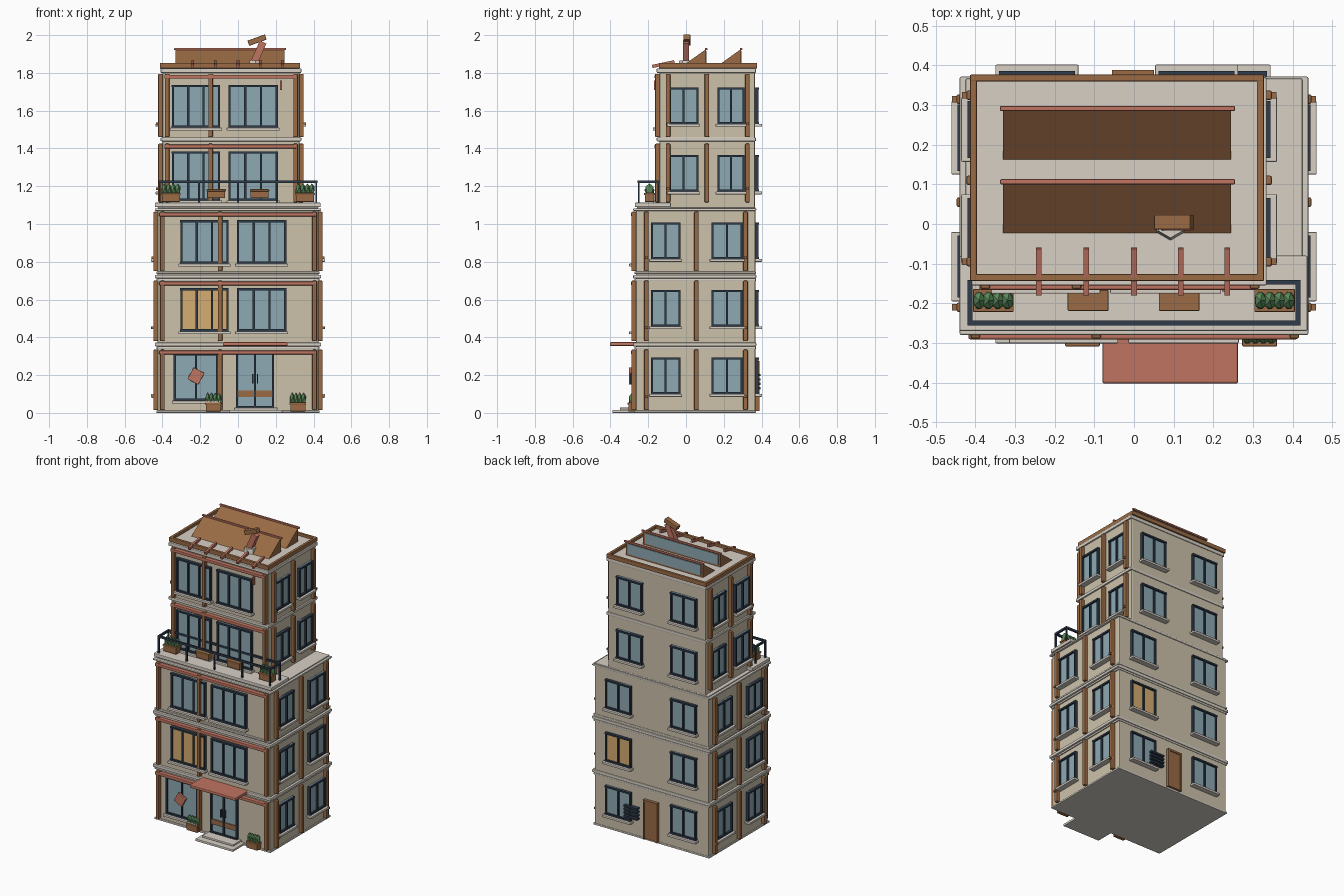
import bpy, bmesh, math
from mathutils import Matrix, Vector

if "Cube" in bpy.data.objects:
    bpy.data.objects.remove(bpy.data.objects["Cube"])


def material(name, rgb):
    m = bpy.data.materials.new(name)
    m.diffuse_color = tuple((c / 255) ** 2.2 for c in rgb) + (1,)
    m.use_nodes = True
    m.node_tree.nodes["Principled BSDF"].inputs["Base Color"].default_value = m.diffuse_color
    return m


WALL = material("wall", (203, 193, 170))
STONE = material("stone", (214, 207, 196))
WOOD = material("wood", (152, 106, 70))
CLAY = material("clay", (190, 115, 96))
DARK = material("dark_metal", (50, 62, 76))
GLASS = material("glass", (140, 168, 178))
AMBER = material("lit_glass", (212, 172, 112))
GREEN = material("leaves", (92, 138, 92))


def finish(name, bm, mat, bevel=0):
    bmesh.ops.recalc_face_normals(bm, faces=bm.faces)
    me = bpy.data.meshes.new(name)
    bm.to_mesh(me)
    bm.free()
    ob = bpy.data.objects.new(name, me)
    bpy.context.collection.objects.link(ob)
    me.materials.append(mat)
    if bevel:
        b = ob.modifiers.new("bevel", "BEVEL")
        b.width, b.segments = bevel, 2
    return ob


def boxes(name, items, mat, bevel=0, rot=None):
    """Each item is x0, x1, y0, y1, z0, z1; rot is an optional turn about each centre."""
    bm = bmesh.new()
    for x0, x1, y0, y1, z0, z1 in items:
        m = Matrix.Translation(((x0 + x1) / 2, (y0 + y1) / 2, (z0 + z1) / 2))
        if rot:
            m = m @ rot
        m = m @ Matrix.Diagonal((abs(x1 - x0), abs(y1 - y0), abs(z1 - z0), 1))
        bmesh.ops.create_cube(bm, size=1, matrix=m)
    return finish(name, bm, mat, bevel)


def on(side, u0, u1, d0, d1, z0, z1):
    """Box given along a wall (u) and outward from the centre (d)."""
    if side == "front":
        return (u0, u1, -d1, -d0, z0, z1)
    if side == "back":
        return (u0, u1, d0, d1, z0, z1)
    if side == "right":
        return (d0, d1, u0, u1, z0, z1)
    return (-d1, -d0, u0, u1, z0, z1)


def window(name, side, u0, u1, d, z0, z1, panes=2, glass=GLASS, sill=True):
    t = 0.011
    boxes(name + "_glass", [on(side, u0, u1, d - 0.01, d + 0.008, z0, z1)], glass)
    bars = [on(side, u0 - 0.006, u1 + 0.006, d, d + 0.02, z, z + t) for z in (z0, z1 - t)]
    for i in range(panes + 1):
        u = u0 + (u1 - u0) * i / panes
        bars.append(on(side, u - t / 2, u + t / 2, d, d + 0.018, z0, z1))
    boxes(name + "_frame", bars, DARK)
    if sill:
        boxes(name + "_sill", [on(side, u0 - 0.015, u1 + 0.015, d - 0.01, d + 0.036, z0 - 0.015, z0)], STONE, 0.003)


def prism(name, profile, x0, x1, mat):
    """Extrude a y-z profile along x."""
    bm = bmesh.new()
    f = bm.faces.new([bm.verts.new((x0, y, z)) for y, z in profile])
    r = bmesh.ops.extrude_face_region(bm, geom=[f])
    bmesh.ops.translate(bm, verts=[v for v in r["geom"] if isinstance(v, bmesh.types.BMVert)], vec=(x1 - x0, 0, 0))
    return finish(name, bm, mat)


# Main volumes
boxes("lower_body", [(-.425, .425, -.265, .367, 0.005, 1.085)], WALL, 0.006)
boxes("upper_body", [(-.40, .325, -.14, .365, 1.08, 1.81)], WALL, 0.006)

# Stone bands between the floors
low, up = (-.44, .44, -.28, .372), (-.41, .335, -.155, .37)
boxes("lower_bands", [low + z for z in ((.352, .372), (.712, .73), (1.07, 1.082))], STONE, 0.004)
boxes("lower_thin_bands", [(-.432, .432, -.273, .37, z, z + .012) for z in (.0, .338, .736, .698)], STONE, 0.003)
boxes("upper_bands", [up + (1.438, 1.458), up + (1.80, 1.824)], STONE, 0.004)
boxes("balcony_slab", [(-.44, .438, -.27, -.08, 1.09, 1.113), (-.425, .425, -.26, .367, 1.08, 1.09)], STONE, 0.004)

# Roof rim
boxes("roof_deck", [(-.405, .318, -.135, .367, 1.815, 1.834)], STONE)
boxes("roof_rim", [(-.414, .328, -.144, -.126, 1.824, 1.852), (-.414, .328, .36, .377, 1.824, 1.852),
                   (-.414, -.396, -.13, .365, 1.824, 1.852), (.31, .328, -.13, .365, 1.824, 1.852)], WOOD, 0.003)
boxes("roof_brackets", [(x - .007, x + .007, -.18, -.06, 1.838, 1.855) for x in (-.24, -.12, 0, .118, .235)],
      CLAY, rot=Matrix.Rotation(math.radians(12), 4, 'X'))

# Sawtooth skylights
for i, y in enumerate((-.025, .16)):
    prism(f"skylight_{i}", [(y, 1.832), (y + .13, 1.832), (y + .13, 1.925)], -.33, .245, WOOD)
    boxes(f"skylight_glass_{i}", [(-.315, .23, y + .125, y + .134, 1.845, 1.915)], GLASS)
    boxes(f"skylight_ridge_{i}", [(-.338, .255, y + .125, y + .138, 1.92, 1.932)], CLAY, 0.003)

# Tilted roof telescope
bm = bmesh.new()
bmesh.ops.create_cone(bm, cap_ends=True, segments=6, radius1=.042, radius2=.035, depth=.035,
                      matrix=Matrix.Translation((.092, 0, 1.848)))
finish("telescope_base", bm, STONE)
boxes("telescope_post", [(.09, .128, -.016, .016, 1.85, 1.968)], CLAY, rot=Matrix.Rotation(math.radians(24), 4, 'Y'))
boxes("telescope_head", [(.052, .15, -.014, .023, 1.959, 1.988)], WOOD, 0.003, Matrix.Rotation(math.radians(-20), 4, 'Y'))

# Timber posts and clay beams, floor by floor
posts, beams, pegs = [], [], []
for i, z in enumerate((.015, .38, .75, 1.115, 1.46)):
    low_floor = i < 3
    top = (.335, .70, 1.065, 1.425, 1.795)[i]
    fd, rd, ld = (.265, .425, .425) if low_floor else (.14, .325, .40)
    for x in (-.40, -.095, .405) if low_floor else (-.375, -.145, .305):
        posts.append(on("front", x - .012, x + .012, fd - .01, fd + .024, z, top))
    for y in (-.21, .055, .315) if low_floor else (-.095, .11, .325):
        for side, d in (("right", rd), ("left", ld)):
            posts.append(on(side, y - .012, y + .012, d - .01, d + .023, z, top))
            if y != .055 and y != .11:
                pegs.append(on(side, y - .008, y + .008, d, d + .034, z + .065, z + .077))
    x0, x1 = (-.418, .413) if low_floor else (-.39, .31)
    beams.append(on("front", x0, x1, fd - .01, fd + .026, top - .025, top - .005))
boxes("timber_posts", posts, WOOD, 0.005)
boxes("clay_beams", beams, CLAY, 0.004)
boxes("post_pegs", pegs, WOOD)
boxes("hanging_hook", [(.222, .232, -.17, -.15, 1.71, 1.76)], CLAY)

# Front windows
window("shop_window", "front", -.335, -.11, .265, .065, .315)
for n, z0, z1, d, a, b in (("second", .432, .66, .265, -.30, 0), ("third", .79, 1.02, .265, -.30, 0),
                           ("fourth", 1.125, 1.385, .14, -.345, -.045), ("fifth", 1.51, 1.735, .14, -.345, -.045)):
    window(n + "_front_left_window", "front", a, a + .245, d, z0, z1, 3, AMBER if n == "second" else GLASS)
    window(n + "_front_right_window", "front", b, b + .25, d, z0, z1, 3)

# Side and back windows
for i, z0 in enumerate((.10, .458, .815, 1.172, 1.53)):
    lowf = i < 3
    for j, (a, b) in enumerate(((-.18, -.035), (.14, .295)) if lowf else ((-.085, .06), (.172, .305))):
        window(f"right_window_{i}_{j}", "right", a, b, .425 if lowf else .325, z0, z0 + .193)
        window(f"left_window_{i}_{j}", "left", a, b, .425 if lowf else .40, z0, z0 + .193)
    for j, a in enumerate((-.335, .15 if lowf else .068)):
        window(f"back_window_{i}_{j}", "back", a, a + .18, .366, z0, z0 + .193, 2, AMBER if (i, j) == (1, 1) else GLASS)

# Entrance with double door, step and awning
window("entrance", "front", -.005, .185, .265, .025, .32, 2, GLASS, False)
boxes("entrance_kick_plate", [(0, .18, -.28, -.265, .085, .118)], WOOD)
boxes("entrance_handles", [(x, x + .006, -.297, -.28, .155, .205) for x in (.075, .10)], DARK)
boxes("entrance_steps", [(-.045, .235, -.39, -.26, 0, .015), (-.02, .21, -.35, -.26, .015, .028)], STONE, 0.003)
boxes("awning", [(-.08, .263, -.403, -.26, .354, .374)], CLAY, 0.006)
boxes("hanging_panel", [(-.255, -.19, -.302, -.288, .16, .23)], CLAY, 0.002, Matrix.Rotation(math.radians(28), 4, 'Y'))

# Back door and louvre vent
boxes("back_door", [(-.045, .04, .36, .382, .015, .265)], WOOD)
boxes("back_door_frame", [(-.055, -.045, .36, .388, .01, .27), (.04, .05, .36, .388, .01, .27),
                          (-.055, .05, .36, .388, .262, .275)], WOOD)
boxes("louvre_vent", [(.09, .19, .36, .395, z, z + .012) for z in (.125, .148, .171, .194)], DARK)

# Balcony railing
rail = []
for z in (1.218,):
    rail += [(-.42, .42, y - .006, y + .006, z, z + .013) for y in (-.25, -.147)]
    rail += [(x - .006, x + .006, -.25, -.147, z, z + .013) for x in (-.414, .414)]
rail += [(x - .005, x + .005, -.255, -.245, 1.11, 1.22) for x in (-.414, -.207, 0, .207, .414)]
rail += [(x - .005, x + .005, -.152, -.142, 1.11, 1.22) for x in (-.414, .414)]
boxes("balcony_railing", rail, DARK)


# Planters
def planter(name, x, y, z, w, depth, leafy=True):
    boxes(name + "_box", [(x - w / 2, x + w / 2, y - depth / 2, y + depth / 2, z, z + .045),
                          (x - w / 2 - .004, x + w / 2 + .004, y - depth / 2 - .004, y + depth / 2 + .004, z + .036, z + .047)],
          WOOD, 0.003)
    if leafy:
        bm = bmesh.new()
        for i in range(4):
            m = Matrix.Translation((x + (i - 1.5) * w * .25, y, z + .065)) @ Matrix.Diagonal((w * .18, depth * .5, .034, 1))
            bmesh.ops.create_icosphere(bm, subdivisions=1, radius=1, matrix=m)
        finish(name + "_leaves", bm, GREEN)


planter("balcony_left_planter", -.355, -.193, 1.117, .095, .05)
planter("balcony_right_planter", .355, -.193, 1.117, .095, .05)
planter("balcony_left_trough", -.116, -.193, 1.137, .095, .045, False)
planter("balcony_right_trough", .114, -.193, 1.137, .095, .045, False)
planter("ground_left_planter", -.13, -.285, .008, .08, .04)
planter("ground_right_planter", .317, -.285, .008, .08, .04)
